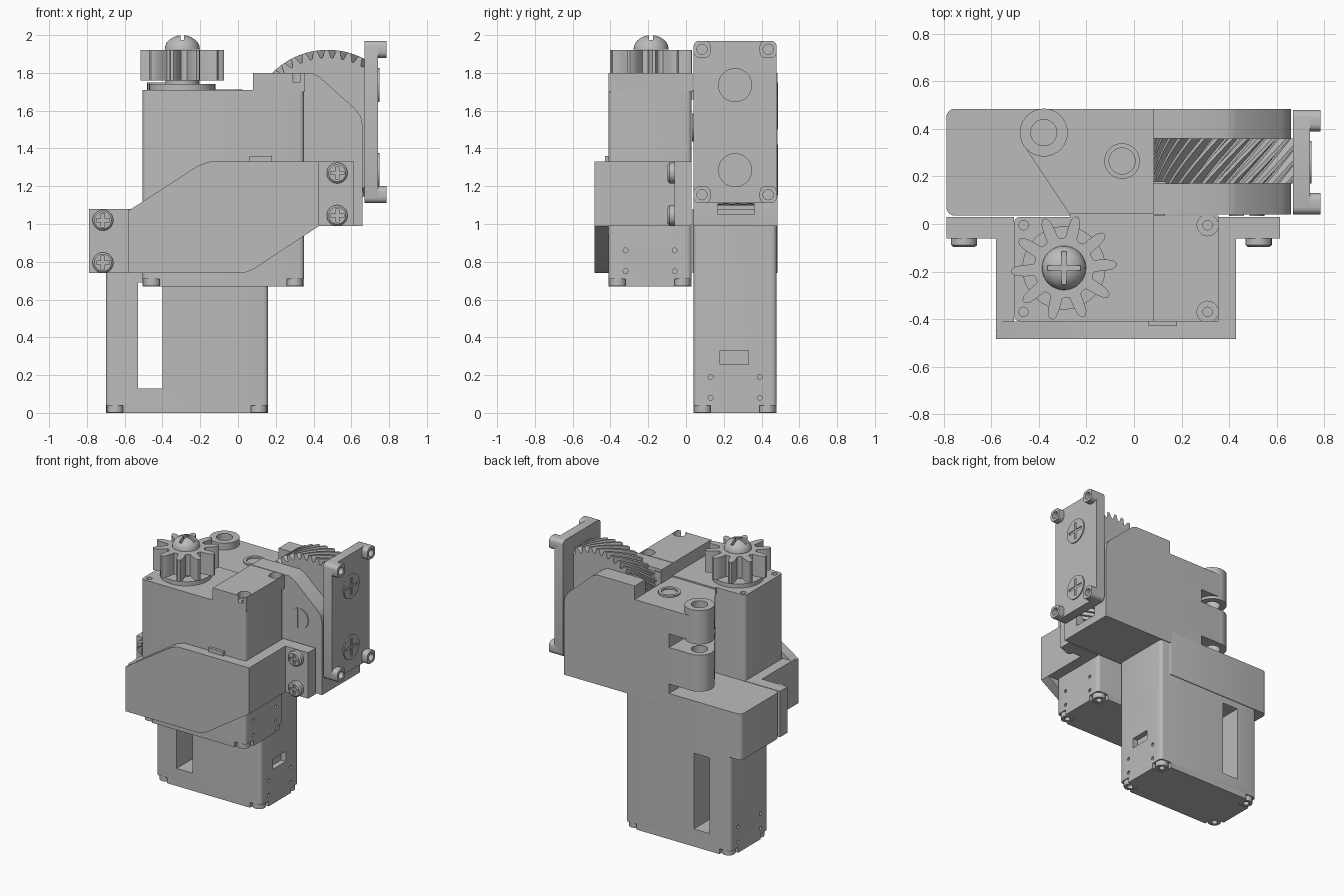
import bpy, bmesh, math
from mathutils import Vector

if "Cube" in bpy.data.objects:
    bpy.data.objects.remove(bpy.data.objects["Cube"], do_unlink=True)

grey = bpy.data.materials.new("plain_grey")
grey.use_nodes = True
grey.diffuse_color = (0.5, 0.5, 0.5, 1)
grey.node_tree.nodes["Principled BSDF"].inputs["Base Color"].default_value = (0.5, 0.5, 0.5, 1)
parts = []


def place(axis, u, v, w):
    return {"x": (w, u, v), "y": (u, w, v), "z": (u, v, w)}[axis]


def finish(name, bm):
    bmesh.ops.recalc_face_normals(bm, faces=bm.faces)
    mesh = bpy.data.meshes.new(name)
    bm.to_mesh(mesh)
    bm.free()
    mesh.materials.append(grey)
    ob = bpy.data.objects.new(name, mesh)
    bpy.context.collection.objects.link(ob)
    parts.append(ob)
    return ob


def layers(name, axis, rings):
    """Skin a stack of outlines, each given as (points, height)."""
    bm = bmesh.new()
    rows = [[bm.verts.new(place(axis, u, v, w)) for u, v in pts] for pts, w in rings]
    n = len(rows[0])
    for a, b in zip(rows, rows[1:]):
        for i in range(n):
            j = (i + 1) % n
            bm.faces.new((a[i], a[j], b[j], b[i]))
    bm.faces.new(rows[0][::-1])
    bm.faces.new(rows[-1])
    return finish(name, bm)


def prism(name, axis, pts, w0, w1):
    return layers(name, axis, [(pts, w0), (pts, w1)])


def circle(u, v, r, n=32, start=0.0, sweep=2 * math.pi, closed=False):
    return [(u + r * math.cos(start + sweep * i / n), v + r * math.sin(start + sweep * i / n))
            for i in range(n + closed)]


def cyl(name, axis, u, v, r, w0, w1, n=32):
    return prism(name, axis, circle(u, v, r, n), w0, w1)


def box(name, x, y, z, round_axis=None, r=0.02):
    ob = prism(name, "z", [(x[0], y[0]), (x[1], y[0]), (x[1], y[1]), (x[0], y[1])], *z)
    if round_axis is not None:
        bm = bmesh.new()
        bm.from_mesh(ob.data)
        edges = [e for e in bm.edges
                 if abs((e.verts[0].co - e.verts[1].co).normalized()[round_axis]) > 0.9]
        bmesh.ops.bevel(bm, geom=edges, offset=r, segments=4, profile=0.5, affect="EDGES")
        bm.to_mesh(ob.data)
        bm.free()
    return ob


def cut(ob, *cutters):
    for c in cutters:
        c.hide_render = True
        mod = ob.modifiers.new("cut", "BOOLEAN")
        mod.operation, mod.solver, mod.object = "DIFFERENCE", "EXACT", c
    graph = bpy.context.evaluated_depsgraph_get()
    mesh = bpy.data.meshes.new_from_object(ob.evaluated_get(graph))
    ob.modifiers.clear()
    ob.data = mesh
    for c in cutters:
        parts.remove(c)
        bpy.data.objects.remove(c, do_unlink=True)
    return ob


def cross_cutters(axis, u, v, w0, w1, size, width):
    out = []
    for a, b in ((size, width), (width, size)):
        out.append(prism("cutter", axis, [(u - a, v - b), (u + a, v - b), (u + a, v + b), (u - a, v + b)], w0, w1))
    return out


# Motor cases with a stepped foot and corner screws
def motor_case(name, x, y, z, dots):
    foot = 0.04
    body = box(name, x, y, (z[0] + foot, z[1]), 2, 0.025)
    box(name + "_foot_long", (x[0] + 0.09, x[1] - 0.09), y, (z[0], z[0] + foot))
    box(name + "_foot_wide", x, (y[0] + 0.09, y[1] - 0.09), (z[0], z[0] + foot))
    for cx in (x[0] + 0.05, x[1] - 0.05):
        for cy in (y[0] + 0.05, y[1] - 0.05):
            cut(cyl(name + "_foot_screw", "z", cx, cy, 0.045, z[0] + 0.002, z[0] + foot, 20),
                cyl("cutter", "z", cx, cy, 0.022, z[0] - 0.1, z[0] + 0.03, 12))
    holes = [cyl("cutter", "x", dy, dz, 0.013, xf - 0.03, xf + 0.03, 12)
             for dy in dots[0] for dz in dots[1] for xf in x]
    return cut(body, *holes)


lower = motor_case("lower_motor", (-0.7, 0.16), (0.04, 0.48), (0, 1.0), ((0.13, 0.39), (0.08, 0.19)))
cut(lower, box("cutter", (-0.53, -0.4), (-0.1, 0.6), (0.13, 0.69)),
    box("cutter", (0.12, 0.2), (0.18, 0.33), (0.255, 0.33)))
upper = motor_case("upper_motor", (-0.505, 0.35), (-0.41, 0.03), (0.67, 1.71), ((-0.32, -0.06), (0.75, 0.86)))
cut(upper, *[cyl("cutter", "z", -0.465, hy, 0.02, 1.66, 1.8, 16) for hy in (-0.005, -0.37)])
cut(box("motor_cap", (0.08, 0.355), (-0.41, 0.035), (1.7, 1.8)),
    *[cyl("cutter", "z", 0.31, hy, 0.045, 1.75, 1.9, 20) for hy in (-0.005, -0.37)],
    *[cyl("cutter", "z", 0.31, hy, 0.02, 1.72, 1.78, 16) for hy in (-0.005, -0.37)])
box("cable_nub", (0.06, 0.18), (-0.43, -0.39), (1.3, 1.36))
box("motor_lip", (-0.27, 0.13), (0.02, 0.045), (1.66, 1.71))

# Pinion on the upper motor
GX, GY = -0.295, -0.185
cyl("shaft_collar", "z", GX, GY, 0.175, 1.7, 1.74, 48)
cyl("shaft_neck", "z", GX, GY, 0.09, 1.73, 1.78)
teeth = []
for i in range(10):
    mid = math.radians(36 * i + 4)
    for off, r in ((-17, 0.125), (-11, 0.13), (-8, 0.17), (-5.5, 0.205), (-2, 0.222),
                   (2, 0.222), (5.5, 0.205), (8, 0.17), (11, 0.13), (17, 0.125)):
        a = mid + math.radians(off)
        teeth.append((GX + r * math.cos(a), GY + r * math.sin(a)))
prism("pinion", "z", teeth, 1.76, 1.92)
dome = layers("pinion_screw", "z", [(circle(GX, GY, 0.093 * math.cos(t)), 1.925 + 0.075 * math.sin(t))
              for t in (0, 0.25, 0.5, 0.75, 1.0, 1.2, 1.4)])
cut(dome, *cross_cutters("z", GX, GY, 1.96, 2.1, 0.07, 0.01))

# Front bracket wrapping the upper motor
prism("bracket_front", "y", [(-0.58, 0.74), (0.03, 0.74), (0.08, 0.76), (0.43, 0.99), (0.43, 1.33),
      (-0.15, 1.33), (-0.21, 1.31), (-0.58, 1.07)], -0.485, -0.41)
for side, wall, tab, z in (("right", (-0.58, -0.505), (-0.79, -0.55), (0.74, 1.08)),
                           ("left", (0.35, 0.43), (0.4, 0.615), (0.99, 1.33))):
    box("bracket_wall_" + side, wall, (-0.45, 0.03), z)
    box("bracket_tab_" + side, tab, (-0.06, 0.03), z)
    sx = -0.715 if side == "right" else 0.525
    for sz in (z[0] + 0.055, z[1] - 0.06):
        head = layers("bracket_screw", "y", [(circle(sx, sz, r), y) for r, y in
                      ((0.055, -0.05), (0.055, -0.088), (0.045, -0.097))])
        cut(head, *cross_cutters("y", sx, sz, -0.15, -0.08, 0.035, 0.009))

# Gear housing: mounting block, floor and two cheeks
box("mount_block", (-0.79, 0.1), (0.035, 0.485), (0.74, 1.08), 2, 0.035)
box("housing_floor", (0.05, 0.66), (0.04, 0.485), (0.99, 1.05))
box("housing_core", (-0.2, 0.085), (0.04, 0.485), (1.0, 1.7))
cheek = [(0.08, 0.99), (0.66, 0.99), (0.66, 1.52), (0.65, 1.57), (0.62, 1.61), (0.43, 1.78), (0.39, 1.8), (0.08, 1.8)]
prism("front_cheek", "y", cheek, 0.04, 0.17)
prism("back_cheek", "y", cheek, 0.36, 0.485)
for y in (0.16, 0.36):
    box("cheek_tab", (0.08, 0.135), (y, y + 0.018), (1.6, 1.78))
cut(cyl("pivot_screw", "y", 0.475, 1.51, 0.075, 0.033, 0.1),
    box("cutter", (0.464, 0.486), (0, 0.05), (1.4, 1.62)))

# Hinge arms with bored bosses
HX, HY = -0.38, 0.385
arm = [(0.08, 0.485), *circle(HX, HY, 0.1, 16, math.pi / 2, math.radians(122), True), (-0.27, 0.04), (0.08, 0.04)]
for name, slab, boss in (("upper", (1.52, 1.7), (1.5, 1.75)), ("lower", (1.15, 1.42), (1.15, 1.42))):
    for piece in (prism(name + "_arm", "z", arm, *slab), cyl(name + "_boss", "z", HX, HY, 0.101, *boss)):
        cut(piece, cyl("cutter", "z", HX, HY, 0.055, 1, 2))
cut(cyl("deck_ring", "z", -0.05, 0.265, 0.075, 1.69, 1.712), cyl("cutter", "z", -0.05, 0.265, 0.055, 1.6, 1.8))

# Helical wheel, trimmed flat where the output plate sits
N, RINGS, CX, CZ = 42, 8, 0.475, 1.51


def wheel_ring(twist):
    pts = []
    for i in range(N):
        for f, r in ((0, 0.37), (0.2, 0.37), (0.45, 0.412), (0.75, 0.412)):
            a = twist + 2 * math.pi * (i + f) / N
            pts.append((CX + r * math.cos(a), CZ + r * math.sin(a)))
    return pts


wheel = layers("helical_wheel", "y", [(wheel_ring(-0.45 * k / RINGS), 0.17 + 0.19 * k / RINGS) for k in range(RINGS + 1)])
cut(wheel, box("cutter", (0.672, 1.2), (0, 0.6), (0.9, 2.2)))

# Output plate with corner lugs and two screws
box("output_plate", (0.67, 0.74), (0.04, 0.48), (1.11, 1.97), 0, 0.03)
for y in (0.04, 0.39):
    for z in (1.11, 1.88):
        cut(box("plate_lug", (0.71, 0.785), (y, y + 0.09), (z, z + 0.09), 0, 0.03),
            cyl("cutter", "x", y + 0.045, z + 0.045, 0.027, 0.745, 0.9, 20))
for z in (1.285, 1.735):
    cut(cyl("plate_screw", "x", 0.26, z, 0.09, 0.7, 0.748),
        *cross_cutters("x", 0.26, z, 0.742, 0.9, 0.065, 0.009))

# Smooth shading with sharp edges kept
bpy.ops.object.select_all(action="DESELECT")
for ob in parts:
    ob.select_set(True)
bpy.context.view_layer.objects.active = parts[0]
bpy.ops.object.shade_smooth_by_angle(angle=math.radians(30))
